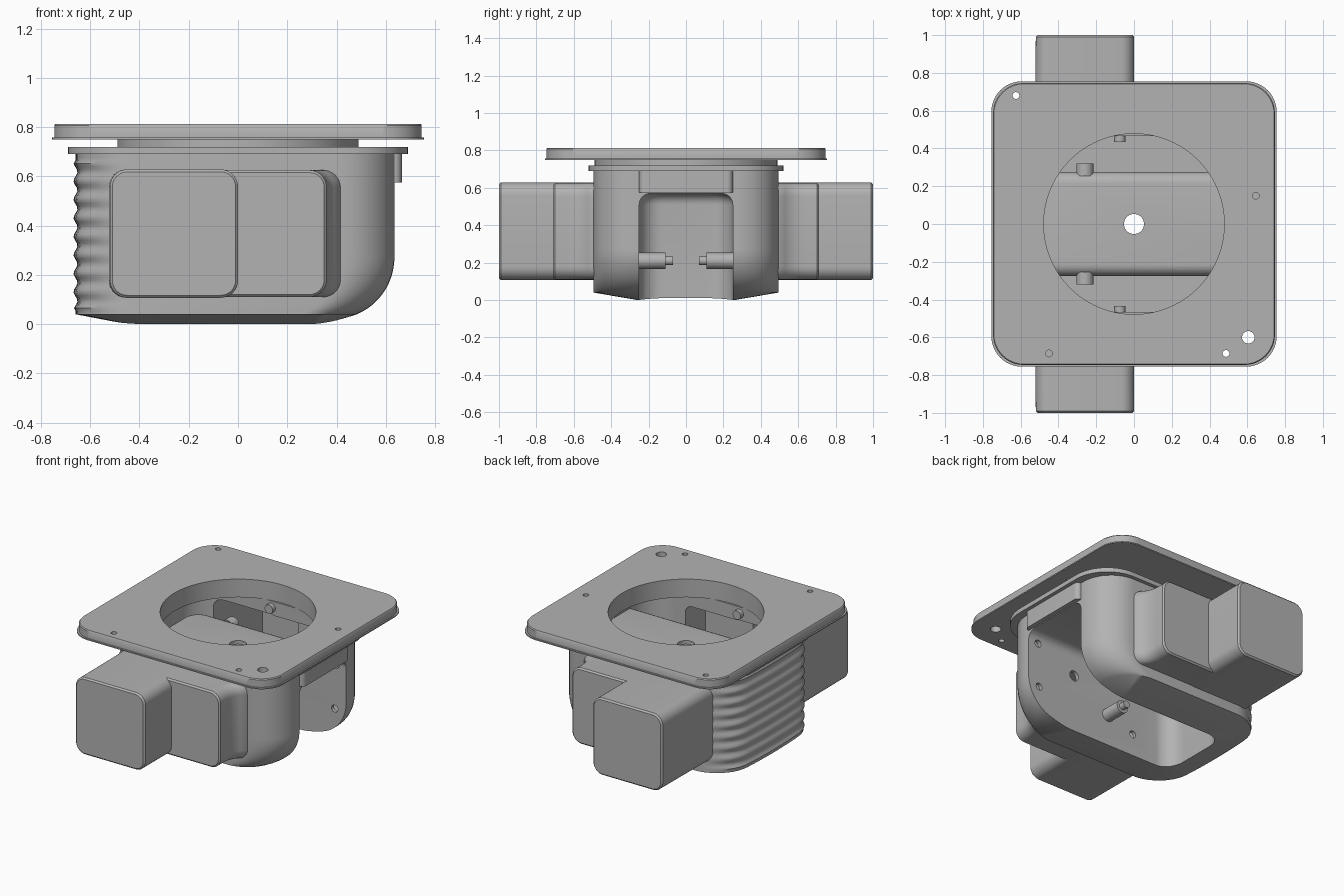
import bpy, bmesh, math
from mathutils import Vector, Matrix

if "Cube" in bpy.data.objects:
    bpy.data.objects.remove(bpy.data.objects["Cube"])

grey = bpy.data.materials.new("plain_grey")
grey.use_nodes = True
grey.diffuse_color = (0.45, 0.45, 0.45, 1)
grey.node_tree.nodes["Principled BSDF"].inputs["Base Color"].default_value = (0.45, 0.45, 0.45, 1)


def rrect(x0, x1, y0, y1, r, n=8, left_cuts=0):
    """Rounded rectangle outline, optionally subdivided along its x0 side."""
    pts = []
    corners = [(x1 - r, y1 - r), (x0 + r, y1 - r), (x0 + r, y0 + r), (x1 - r, y0 + r)]
    for q, (cx, cy) in enumerate(corners):
        for i in range(n + 1):
            a = math.pi / 2 * (q + i / n)
            pts.append((cx + r * math.cos(a), cy + r * math.sin(a)))
        if q == 1:
            for i in range(1, left_cuts + 1):
                t = i / (left_cuts + 1)
                pts.append((x0, (y1 - r) * (1 - t) + (y0 + r) * t))
    return pts


def finish(name, bm):
    bmesh.ops.recalc_face_normals(bm, faces=bm.faces)
    mesh = bpy.data.meshes.new(name)
    bm.to_mesh(mesh)
    bm.free()
    ob = bpy.data.objects.new(name, mesh)
    bpy.context.collection.objects.link(ob)
    mesh.materials.append(grey)
    return ob


def loft(name, rings):
    """Closed solid through a series of equal-length 3D rings."""
    bm = bmesh.new()
    vs = [[bm.verts.new(p) for p in ring] for ring in rings]
    for a, b in zip(vs, vs[1:]):
        for i in range(len(a)):
            j = (i + 1) % len(a)
            bm.faces.new((a[i], a[j], b[j], b[i]))
    bm.faces.new(vs[0])
    bm.faces.new(vs[-1])
    return finish(name, bm)


def cylinder(name, radius, start, end, seg=32):
    a, b = Vector(start), Vector(end)
    bm = bmesh.new()
    turn = (b - a).to_track_quat('Z', 'Y').to_matrix().to_4x4()
    bmesh.ops.create_cone(bm, cap_ends=True, segments=seg, radius1=radius, radius2=radius,
                          depth=(b - a).length, matrix=Matrix.Translation((a + b) / 2) @ turn)
    return finish(name, bm)


def boolean(target, cutter, op='DIFFERENCE'):
    mod = target.modifiers.new("cut", 'BOOLEAN')
    mod.operation, mod.object, mod.solver = op, cutter, 'EXACT'
    bpy.context.view_layer.objects.active = target
    bpy.ops.object.modifier_apply(modifier=mod.name)
    bpy.data.objects.remove(cutter)


def slab(name, levels, r):
    """Rounded plate from (half_x, half_y, z) levels."""
    return loft(name, [[(x, y, z) for x, y in rrect(-hx, hx, -hy, hy, r, 12)] for hx, hy, z in levels])


# Tub: rounded plan, large lower fillet on +x, ribbed bowed wall on -x
def tub_ring(z, inset=0.0, ribbed=False):
    rise = min(1, max(0, 0.27 - z) / 0.25)
    x1 = 0.635 - 0.25 * (1 - math.sqrt(1 - rise * rise)) - inset
    hy = 0.495 - inset
    ring = []
    for x, y in rrect(-0.63 + inset, x1, -hy, hy, 0.22 - inset, 10, 14):
        side = max(0, min(1, (-x - 0.45) / 0.15))
        x -= 0.03 * side * (1 - (y / 0.5) ** 2)
        if ribbed and 0.06 < z < 0.66:
            x += 0.008 * side * math.sin(math.tau * z / 0.075)
        ring.append((x, y, z))
    return ring


bottom = [(x, y, 0.0) for x, y in rrect(-0.45, 0.36, -0.26, 0.26, 0.1, 10, 14)]
heights = [0.04 + 0.65 * i / 52 for i in range(53)]
body = loft("tub_body", [bottom] + [tub_ring(z, 0, True) for z in heights])
cavity = loft("cavity", [tub_ring(z, 0.03) for z in [0.07, 0.1, 0.14, 0.18, 0.22, 0.27, 0.75]])


# Side pods: long one at -x, short flared one at +x, on front and back
def pod(name, side, profile, z0, z1, r):
    rings = []
    for d, x0, x1, inset in profile:
        rings.append([(x, side * d, z) for x, z in
                      rrect(x0 + inset, x1 - inset, z0 + inset, z1 - inset, r - inset)])
    return loft(name, rings)


flare = [(0.42, 0.43), (0.5, 0.415), (0.53, 0.39), (0.56, 0.373), (0.6, 0.362), (0.64, 0.36), (0.7, 0.36)]
for side in (-1, 1):
    short = [(d, -0.5, x1, 0) for d, x1 in flare] + [(0.71, -0.5, 0.36, 0.01)]
    boolean(body, pod("short_pod", side, short, 0.11, 0.625, 0.07), 'UNION')
    long_profile = [(0.42, -0.525, 0, 0), (0.71, -0.522, 0, 0), (0.99, -0.52, 0, 0), (1.0, -0.52, 0, 0.01)]
    boolean(body, pod("long_pod", side, long_profile, 0.107, 0.628, 0.07), 'UNION')
    boolean(cavity, pod("short_hollow", side, [(0.4, -0.49, 0.33, 0), (0.68, -0.49, 0.33, 0)],
                        0.14, 0.595, 0.05), 'UNION')
    boolean(cavity, pod("long_hollow", side, [(0.4, -0.495, -0.025, 0), (0.97, -0.495, -0.025, 0)],
                        0.135, 0.6, 0.05), 'UNION')


# Channel tunnel through the tub, open below and toward +x
def channel(name, grow):
    steps = [(0, -0.1)]
    for i in range(7):
        a = math.pi / 2 * i / 6
        steps.append((0.06 * (1 - math.cos(a)), 0.51 + grow + 0.06 * math.sin(a)))
    hy = 0.25 + grow
    return loft(name, [[(x, y, z) for x, y in rrect(-0.5 - grow + i, 1.2, i - hy, hy - i, 0.12 - i)]
                       for i, z in steps])


boolean(cavity, channel("channel_skin", 0.025))
boolean(body, cavity)
lintel = loft("lintel", [[(x, y, z) for x, y in rrect(0.58, 0.665, -0.25, 0.25, 0.03)] for z in (0.575, 0.69)])
boolean(body, lintel, 'UNION')
boolean(body, channel("channel_void", 0))
boolean(body, cylinder("centre_hole", 0.053, (0, 0, 0.4), (0, 0, 0.75)))
for x, z, r in [(0.55, 0.21, 0.024), (0.56, 0.51, 0.024), (0.27, 0.39, 0.035), (-0.2, 0.15, 0.024)]:
    boolean(body, cylinder("wall_hole", r, (x, -0.31, z), (x, 0.31, z), 20))

# Rim, neck and top plate with the large round opening
rim = slab("tub_rim", [(0.69, 0.52, 0.69), (0.69, 0.52, 0.72)], 0.25)
neck = cylinder("neck_ring", 0.49, (0, 0, 0.715), (0, 0, 0.755), 96)
plate = slab("top_plate", [(0.755, 0.755, 0.75), (0.755, 0.755, 0.758), (0.746, 0.746, 0.758),
                           (0.746, 0.746, 0.807), (0.742, 0.742, 0.813)], 0.16)
for part in (rim, neck, plate):
    boolean(part, cylinder("opening", 0.478, (0, 0, 0.6), (0, 0, 0.9), 96))
for x, y, r in [(-0.625, 0.68, 0.018), (0.645, 0.15, 0.018), (0.605, -0.6, 0.033),
                (0.487, -0.685, 0.018), (-0.45, -0.685, 0.018)]:
    boolean(plate, cylinder("plate_hole", r, (x, y, 0.73), (x, y, 0.9), 24))

# Small posts and bosses, mirrored front to back
parts = [body, rim, neck, plate]
for side, tag in ((-1, "front"), (1, "back")):
    for label, r, x, z, near, far in [("post", 0.043, 0, 0.21, 0.11, 0.26), ("post_tip", 0.024, 0, 0.21, 0.07, 0.12),
                                      ("tunnel_boss", 0.045, -0.26, 0.545, 0.255, 0.32),
                                      ("wall_boss", 0.03, -0.075, 0.645, 0.435, 0.475)]:
        parts.append(cylinder(f"{tag}_{label}", r, (x, side * near, z), (x, side * far, z), 24))

bpy.ops.object.select_all(action='DESELECT')
for ob in parts:
    ob.select_set(True)
bpy.context.view_layer.objects.active = body
bpy.ops.object.shade_smooth_by_angle(angle=math.radians(35))
